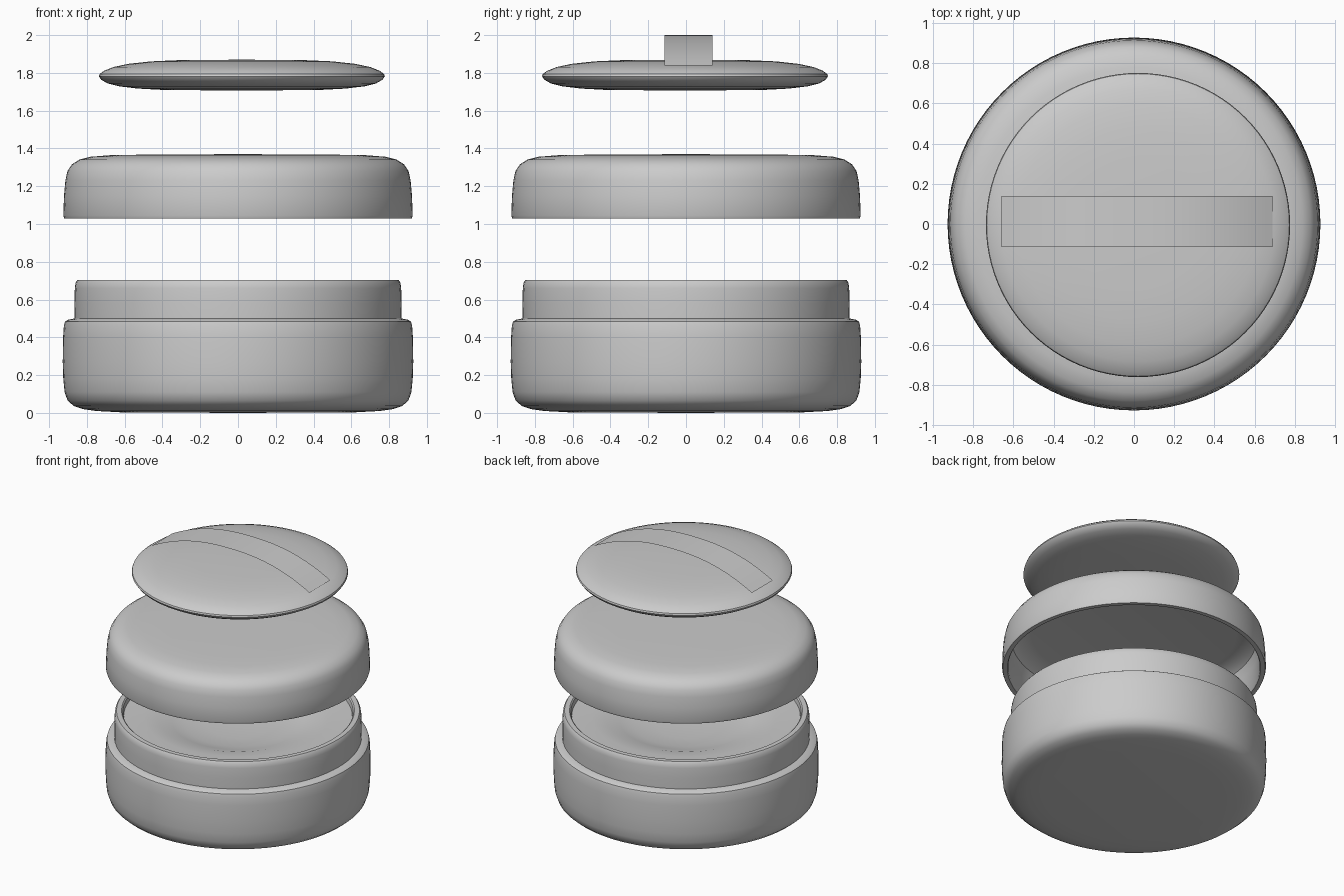
import bpy, bmesh, math

SEGMENTS = 96


def finish(bm, name, angle=35):
    mesh = bpy.data.meshes.new(name)
    bm.to_mesh(mesh)
    bm.free()
    obj = bpy.data.objects.new(name, mesh)
    bpy.context.collection.objects.link(obj)
    bpy.ops.object.select_all(action='DESELECT')
    obj.select_set(True)
    bpy.context.view_layer.objects.active = obj
    bpy.ops.object.shade_smooth_by_angle(angle=math.radians(angle))
    return obj


def lathe(name, profile, location=(0, 0, 0)):
    """Revolve an (r, z) profile about the z axis."""
    bm = bmesh.new()
    verts = [bm.verts.new((r, 0, z)) for r, z in profile]
    edges = [bm.edges.new(pair) for pair in zip(verts, verts[1:])]
    bmesh.ops.spin(bm, geom=verts + edges, cent=(0, 0, 0), axis=(0, 0, 1),
                   angle=2 * math.pi, steps=SEGMENTS, use_duplicate=False)
    bmesh.ops.remove_doubles(bm, verts=bm.verts, dist=0.0001)
    bmesh.ops.recalc_face_normals(bm, faces=bm.faces)
    obj = finish(bm, name)
    obj.location = location
    return obj


# Jar: rounded base, stepped neck, open mouth with a shallow inner dip
lathe("jar", [
    (0, 0), (0.62, 0.003), (0.75, 0.01), (0.82, 0.02), (0.87, 0.037),
    (0.902, 0.065), (0.918, 0.11), (0.925, 0.18), (0.928, 0.27),
    (0.926, 0.40), (0.922, 0.46), (0.916, 0.483), (0.90, 0.493), (0.865, 0.50),
    (0.866, 0.58), (0.864, 0.66), (0.86, 0.69), (0.85, 0.704),
    (0.815, 0.704), (0.806, 0.695), (0.80, 0.66),
    (0.66, 0.655), (0.56, 0.645), (0.46, 0.615), (0.36, 0.592),
    (0.2, 0.58), (0, 0.575)])

# Lid: domed-edge cap, hollow underneath
lathe("lid", [
    (0, 1.37), (0.52, 1.367), (0.68, 1.364), (0.78, 1.356), (0.84, 1.341),
    (0.88, 1.315), (0.903, 1.28), (0.914, 1.23), (0.921, 1.15),
    (0.925, 1.045), (0.92, 1.03), (0.888, 1.03), (0.882, 1.04),
    (0.877, 1.20), (0.86, 1.27), (0.82, 1.305), (0.72, 1.32), (0, 1.325)])

# Disc: flattened lens, slightly off centre
lathe("inner_disc", [
    (0, 1.87), (0.32, 1.868), (0.48, 1.861), (0.60, 1.848), (0.68, 1.831),
    (0.73, 1.811), (0.753, 1.794), (0.757, 1.782), (0.745, 1.764),
    (0.71, 1.744), (0.65, 1.729), (0.55, 1.717), (0.42, 1.71), (0, 1.706)],
    location=(0.02, -0.005, 0))

# Pull tab: thin arched strip across the disc
bm = bmesh.new()
steps = 40
rows = []
for i in range(steps + 1):
    u = -1 + 2 * i / steps
    x, z = 0.015 + 0.675 * u, 2.0 - 0.16 * abs(u) ** 2.3
    rows.append([bm.verts.new((x, y, z)) for y in (-0.115, 0.14)])
for a, b in zip(rows, rows[1:]):
    bm.faces.new((a[0], b[0], b[1], a[1]))
finish(bm, "pull_tab")
